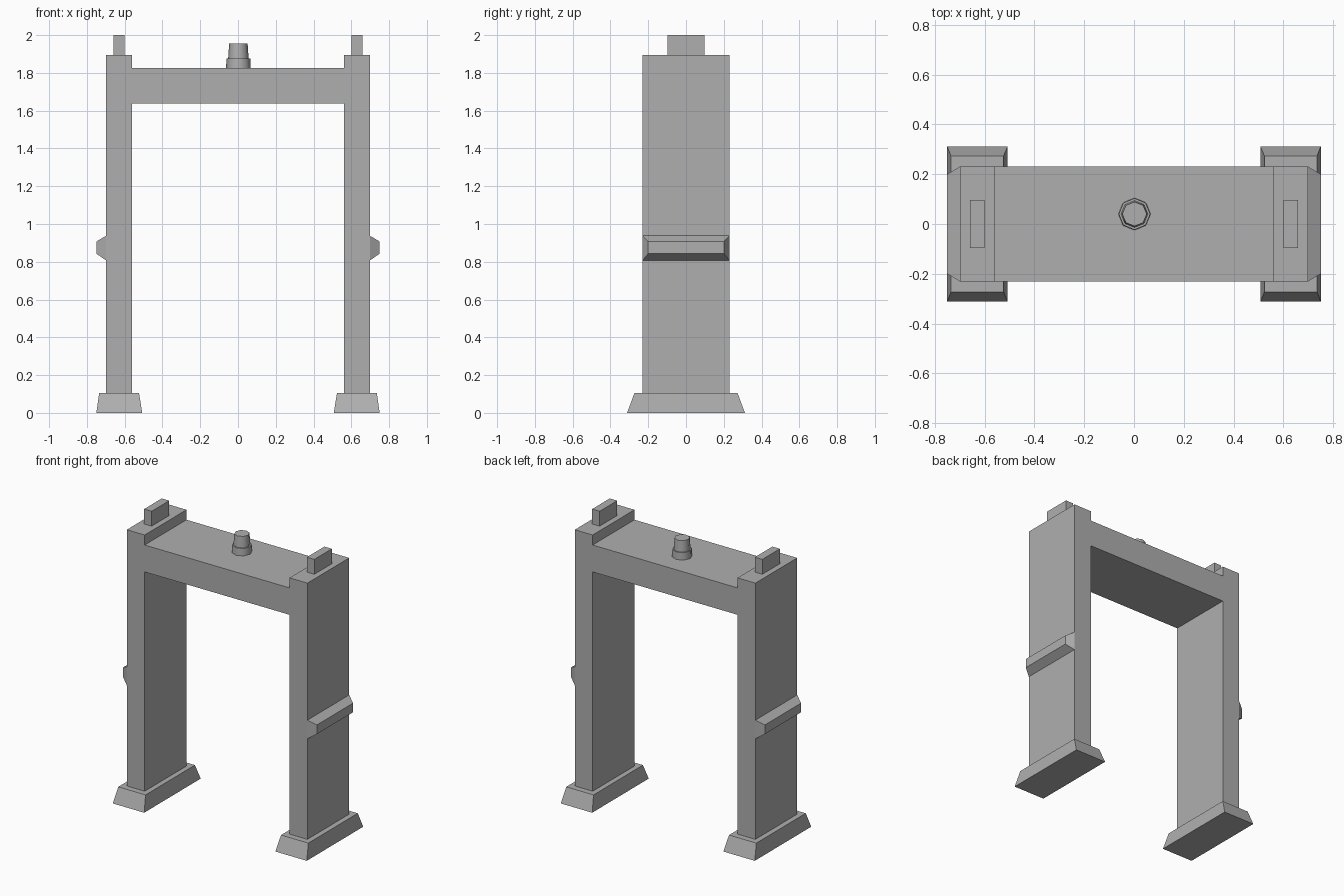
import bpy, bmesh
from math import pi, cos, sin, radians

if "Cube" in bpy.data.objects:
    bpy.data.objects.remove(bpy.data.objects["Cube"])

grey = bpy.data.materials.new("dark_grey")
grey.diffuse_color = (0.43, 0.43, 0.43, 1)
grey.use_nodes = True
grey.node_tree.nodes["Principled BSDF"].inputs["Base Color"].default_value = grey.diffuse_color


def loft(name, rings, mirror=False):
    """Solid through a stack of rings with equal point counts, capped at both ends."""
    bm = bmesh.new()
    loops = [[bm.verts.new(p) for p in ring] for ring in rings]
    n = len(loops[0])
    for a, b in zip(loops, loops[1:]):
        for i in range(n):
            j = (i + 1) % n
            bm.faces.new((a[i], a[j], b[j], b[i]))
    bm.faces.new(loops[0])
    bm.faces.new(loops[-1])
    bmesh.ops.recalc_face_normals(bm, faces=bm.faces)
    me = bpy.data.meshes.new(name)
    bm.to_mesh(me)
    bm.free()
    me.materials.append(grey)
    ob = bpy.data.objects.new(name, me)
    bpy.context.collection.objects.link(ob)
    if mirror:
        ob.modifiers.new("mirror_x", 'MIRROR').use_mirror_merge = False
    return ob


def rect(x0, x1, hy, z):
    return [(x0, -hy, z), (x1, -hy, z), (x1, hy, z), (x0, hy, z)]


def side_rect(x, hy, z0, z1):
    return [(x, -hy, z0), (x, hy, z0), (x, hy, z1), (x, -hy, z1)]


def octagon(r, z, cx=0.002, cy=0.04):
    return [(cx + r * cos(i * pi / 4), cy + r * sin(i * pi / 4), z) for i in range(8)]


# Arch: two posts and the crossbeam as one extruded profile
half = [(0.56, 1.638), (0.56, 0.105), (0.698, 0.105), (0.698, 1.896), (0.56, 1.896), (0.56, 1.826)]
profile = half + [(-x, z) for x, z in reversed(half)]
loft("arch_frame", [[(x, y, z) for x, z in profile] for y in (-0.231, 0.231)])

# Tapered feet
loft("foot", [rect(0.507, 0.75, 0.312, 0), rect(0.524, 0.735, 0.273, 0.105)], True)

# Blocks on top of the posts
loft("top_block", [rect(0.60, 0.658, 0.097, 1.896), rect(0.60, 0.658, 0.097, 2.0)], True)

# Bevelled ridges on the outer sides
loft("side_ridge", [side_rect(0.698, 0.231, 0.807, 0.938), side_rect(0.75, 0.20, 0.843, 0.907)], True)

# Beacon on the crossbeam, smooth around its sides
beacon = loft("beacon", [octagon(0.065, 1.826), octagon(0.063, 1.877),
                         octagon(0.054, 1.877), octagon(0.049, 1.955)])
beacon.select_set(True)
bpy.context.view_layer.objects.active = beacon
bpy.ops.object.shade_smooth_by_angle(angle=radians(60))
